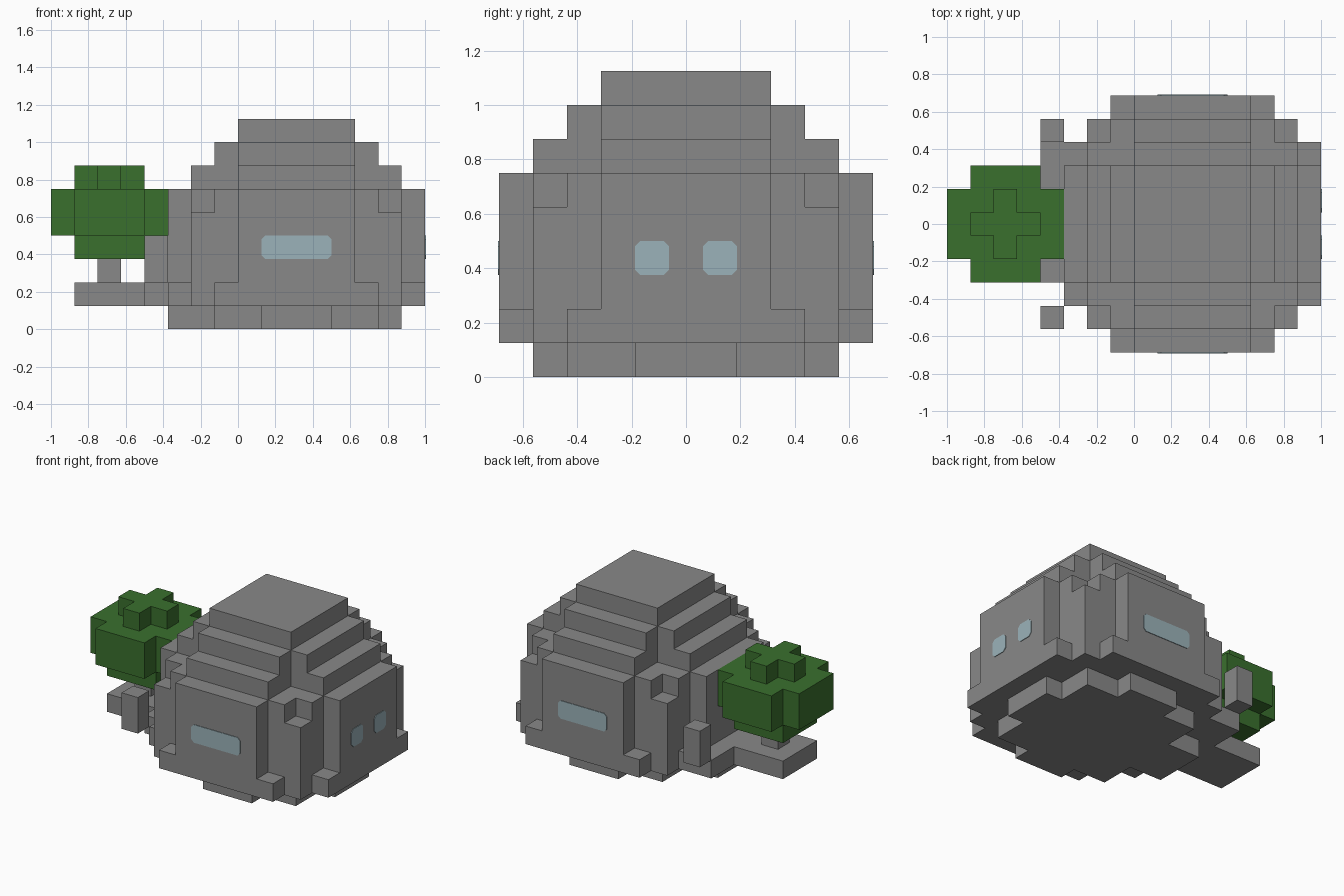
import bpy
import bmesh
from itertools import product
from mathutils import Vector

UNIT = 0.125      # edge of one block
HOUSE_X = 2.5     # centre of the house, in blocks
TREE_X = -5.5     # centre of the tree, in blocks

if "Cube" in bpy.data.objects:
    bpy.data.objects.remove(bpy.data.objects["Cube"])


def material(name, rgb):
    mat = bpy.data.materials.new(name)
    mat.use_nodes = True
    mat.diffuse_color = (*rgb, 1)
    mat.node_tree.nodes["Principled BSDF"].inputs["Base Color"].default_value = (*rgb, 1)
    return mat


stone = material("stone grey", (0.25, 0.25, 0.25))
leaf = material("leaf green", (0.042, 0.162, 0.027))
glass = material("pale blue glass", (0.33, 0.45, 0.49))


def finish(name, bm, mat):
    mesh = bpy.data.meshes.new(name)
    bm.to_mesh(mesh)
    bm.free()
    mesh.materials.append(mat)
    obj = bpy.data.objects.new(name, mesh)
    bpy.context.collection.objects.link(obj)
    return obj


def blocks(name, boxes, mat):
    """Skin the union of block-aligned boxes (x0, x1, y0, y1, z0, z1)."""
    cells = set()
    for x0, x1, y0, y1, z0, z1 in boxes:
        spans = [range(int(b - a)) for a, b in ((x0, x1), (y0, y1), (z0, z1))]
        for i, j, k in product(*spans):
            cells.add((x0 + i + 0.5, y0 + j + 0.5, z0 + k + 0.5))
    bm = bmesh.new()
    for cell in cells:
        for axis, sign in product(range(3), (-1, 1)):
            step = Vector((0, 0, 0))
            step[axis] = sign
            centre = Vector(cell)
            if tuple(centre + step) in cells:
                continue
            side = Vector((0, 0, 0))
            side[(axis + 1) % 3] = 0.5
            up = step.cross(side)
            middle = centre + step / 2
            corners = (middle - side - up, middle + side - up,
                       middle + side + up, middle - side + up)
            bm.faces.new([bm.verts.new(c * UNIT) for c in corners])
    bmesh.ops.remove_doubles(bm, verts=bm.verts, dist=0.001)
    bmesh.ops.dissolve_limit(bm, angle_limit=0.01, verts=bm.verts, edges=bm.edges)
    return finish(name, bm, mat)


def tier(centre, z0, z1, *sizes):
    """Stepped round layer: overlapping rectangles given by half sizes."""
    return [(centre - a, centre + a, -b, b, z0, z1) for a, b in sizes]


def mirrored(a, b):
    return (a, b), (b, a)


# Domed house, from the footing up to the roof cap
house = tier(HOUSE_X, 0, 1, *mirrored(4.5, 1.5), (3.5, 3.5))
house += tier(HOUSE_X, 1, 2, *mirrored(5.5, 3.5), (4.5, 4.5))
house += tier(HOUSE_X, 2, 5, *mirrored(5.5, 2.5), (4.5, 4.5))
house += tier(HOUSE_X, 5, 6, *mirrored(5.5, 2.5), *mirrored(4.5, 3.5))
house += tier(HOUSE_X, 6, 7, *mirrored(4.5, 2.5))
house += tier(HOUSE_X, 7, 8, *mirrored(3.5, 2.5))
house += tier(HOUSE_X, 8, 9, (2.5, 2.5))
# Entry step under the house and the porch slab joined to it
house += [(-3, -2, -1.5, 1.5, 0, 1),
          (-4, -3, -2.5, 3.5, 1, 2),
          (-7, -4, -1.5, 1.5, 1, 2)]
blocks("house", house, stone)

# Lamp posts beside the porch
for name, y in (("front_lamp", -4.5), ("back_lamp", 3.5)):
    blocks(name, [(-4, -3, y, y + 1, 2, 4)], stone)

# Tree
blocks("tree_trunk", tier(TREE_X, 2, 3, (0.5, 0.5)), stone)
crown = tier(TREE_X, 3, 4, (1.5, 1.5))
crown += tier(TREE_X, 4, 6, *mirrored(2.5, 1.5))
crown += tier(TREE_X, 6, 7, *mirrored(1.5, 0.5))
blocks("tree_crown", crown, leaf)


def window(name, centre, normal, width, height=UNIT, cut=0.02, depth=0.004):
    """Thin pane with clipped corners lying on a wall."""
    normal = Vector(normal)
    side = Vector((0, 0, 1)).cross(normal)
    w, h = width / 2, height / 2
    outline = [(w, h - cut), (w - cut, h), (cut - w, h), (-w, h - cut),
               (-w, cut - h), (cut - w, -h), (w - cut, -h), (w, cut - h)]
    bm = bmesh.new()
    base = [bm.verts.new(Vector(centre) + side * a + Vector((0, 0, b))) for a, b in outline]
    face = bm.faces.new(base)
    new = bmesh.ops.extrude_face_region(bm, geom=[face])["geom"]
    moved = [v for v in new if isinstance(v, bmesh.types.BMVert)]
    bmesh.ops.translate(bm, verts=moved, vec=normal * depth)
    bmesh.ops.recalc_face_normals(bm, faces=bm.faces)
    return finish(name, bm, glass)


# Long windows front and back, two small ones on the left wall
wall = 5.5 * UNIT
middle_x = HOUSE_X * UNIT
sill = 3.5 * UNIT
window("front_window", (middle_x, -wall, sill), (0, -1, 0), 3 * UNIT)
window("back_window", (middle_x, wall, sill), (0, 1, 0), 3 * UNIT)
for name, y in (("left_window_a", -UNIT), ("left_window_b", UNIT)):
    window(name, (middle_x + wall, y, sill), (1, 0, 0), UNIT)
